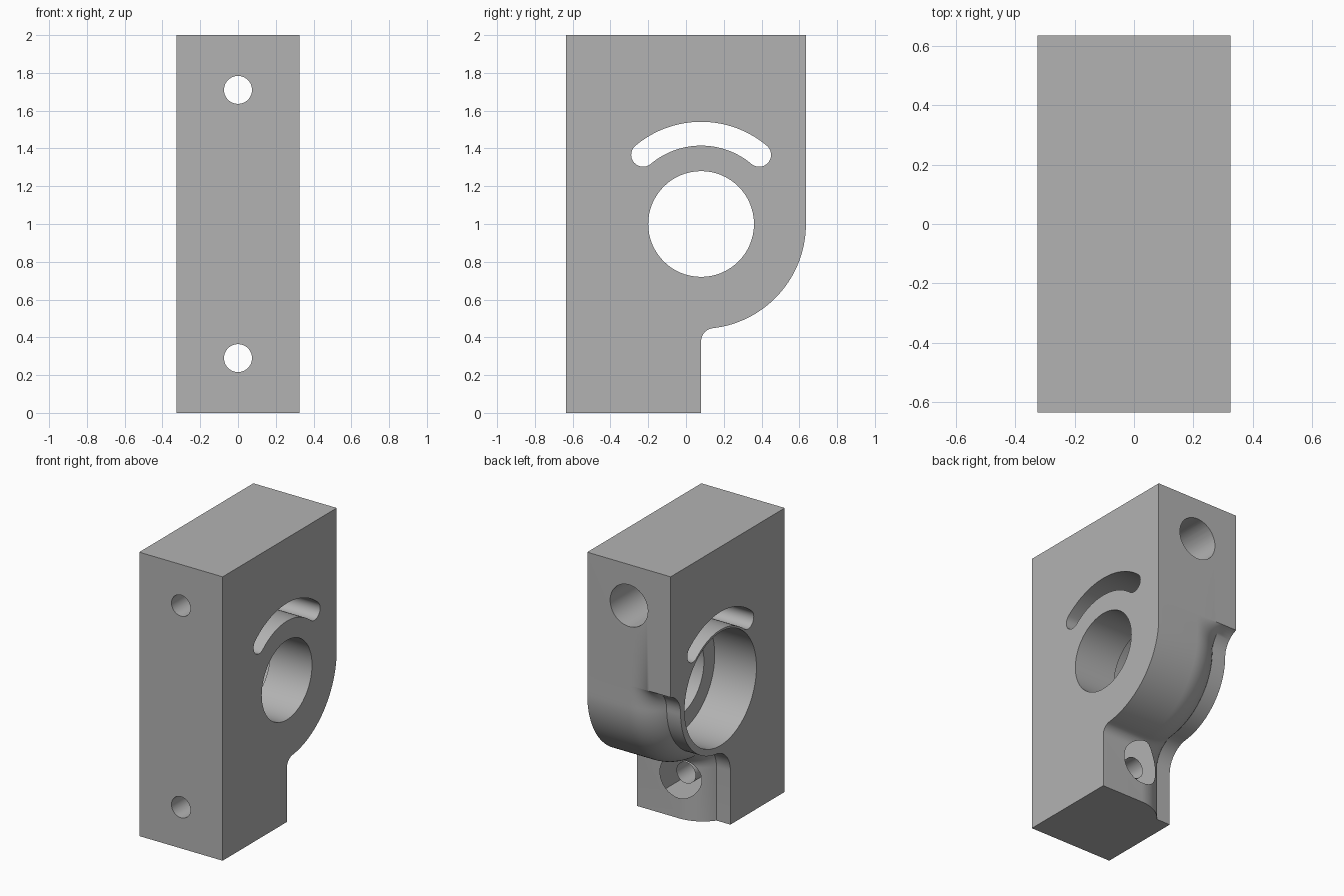
import bpy, bmesh, math
from mathutils import Vector

if "Cube" in bpy.data.objects:
    bpy.data.objects.remove(bpy.data.objects["Cube"], do_unlink=True)

HALF_X, HALF_Y, HEIGHT = 0.325, 0.635, 2.0
CY, CZ, R = 0.08, 1.0, 0.555        # bore axis and outer radius of the rounded flank
FILLET = 0.07
STEP = 0.11                         # depth of the relief on the -x side
RELIEF_X, RELIEF_TOP = -0.217, 0.15

grey = bpy.data.materials.new("grey_metal")
grey.use_nodes = True
grey.diffuse_color = (0.45, 0.45, 0.45, 1)
grey.node_tree.nodes["Principled BSDF"].inputs["Base Color"].default_value = grey.diffuse_color


def arc(cy, cz, r, a0, a1, n):
    return [(cy + r * math.cos(a0 + (a1 - a0) * i / n),
             cz + r * math.sin(a0 + (a1 - a0) * i / n)) for i in range(n + 1)]


def side_profile(d):
    """Bracket outline in y, z with its back edge moved inward by d."""
    pts = [(-HALF_Y, 0), (-HALF_Y, HEIGHT), (HALF_Y, HEIGHT)]
    for i in range(10):             # run-out above the rounded flank
        h = RELIEF_TOP * math.cos(math.pi / 2 * i / 10)
        y = HALF_Y - d
        if d > 0:
            rr = (d * d + RELIEF_TOP ** 2) / (2 * d)
            y += rr - math.sqrt(max(rr * rr - h * h, 0))
        pts.append((y, CZ + h))
    fz = CZ - math.sqrt((R + FILLET) ** 2 - FILLET ** 2)
    end = math.atan2(fz - CZ, FILLET)
    pts += arc(CY, CZ, R - d, 0, end, 40)
    pts += arc(CY + FILLET, fz, FILLET + d, end + math.pi, math.pi, 12)[1:]
    pts.append((CY - d, 0))
    return pts


def loft(name, sections):
    """Skin a list of (x, outline) sections and cap both ends."""
    bm = bmesh.new()
    rings = [[bm.verts.new((x, y, z)) for y, z in pts] for x, pts in sections]
    for a, b in zip(rings, rings[1:]):
        for i in range(len(a)):
            j = (i + 1) % len(a)
            bm.faces.new((a[i], a[j], b[j], b[i]))
    bm.faces.new(rings[0])
    bm.faces.new(rings[-1])
    bmesh.ops.recalc_face_normals(bm, faces=bm.faces)
    mesh = bpy.data.meshes.new(name)
    bm.to_mesh(mesh)
    bm.free()
    ob = bpy.data.objects.new(name, mesh)
    bpy.context.collection.objects.link(ob)
    mesh.materials.append(grey)
    return ob


def cylinder(name, r, start, end):
    start, end = Vector(start), Vector(end)
    axis = end - start
    bpy.ops.mesh.primitive_cylinder_add(
        vertices=64, radius=r, depth=axis.length, location=(start + end) / 2,
        rotation=axis.to_track_quat('Z', 'Y').to_euler())
    ob = bpy.context.object
    ob.name = name
    ob.data.materials.append(grey)
    return ob


# Body: full outline on one half, rounding down to the relief on the other
round_r = (RELIEF_X ** 2 + STEP ** 2) / (2 * STEP)
sweep = math.asin(-RELIEF_X / round_r)
sections = [(HALF_X, side_profile(0))]
for i in range(13):
    a = sweep * i / 12
    sections.append((-round_r * math.sin(a), side_profile(round_r * (1 - math.cos(a)))))
sections.append((-HALF_X, side_profile(STEP)))
body = loft("bracket_body", sections)

# Cutters: stepped bore, curved slot, bolt holes with counterbores
cutters = [
    cylinder("bore_cutter", 0.28, (-1, CY, CZ), (1, CY, CZ)),
    cylinder("bearing_seat_cutter", 0.40, (-1, CY, CZ), (0, CY, CZ)),
]
slot_r, slot_w, half = 0.478, 0.063, math.radians(40)
up = math.pi / 2
a0, a1 = up - half, up + half
slot = arc(CY, CZ, slot_r + slot_w, a0, a1, 32)
slot += arc(CY + slot_r * math.cos(a1), CZ + slot_r * math.sin(a1), slot_w, a1, a1 + math.pi, 14)[1:]
slot += arc(CY, CZ, slot_r - slot_w, a1, a0, 32)[1:]
slot += arc(CY + slot_r * math.cos(a0), CZ + slot_r * math.sin(a0), slot_w, a0 - math.pi, a0, 14)[1:-1]
cutters.append(loft("slot_cutter", [(-1, slot), (1, slot)]))
for label, z in (("lower", 0.29), ("upper", 1.71)):
    cutters.append(cylinder(label + "_bolt_cutter", 0.074, (0, -1, z), (0, 1, z)))
    cutters.append(cylinder(label + "_head_cutter", 0.147, (0, 0, z), (0, 1, z)))

bpy.ops.object.select_all(action='DESELECT')
body.select_set(True)
bpy.context.view_layer.objects.active = body
for c in cutters:
    mod = body.modifiers.new(c.name, 'BOOLEAN')
    mod.operation, mod.solver, mod.object = 'DIFFERENCE', 'EXACT', c
    bpy.ops.object.modifier_apply(modifier=mod.name)
    bpy.data.objects.remove(c, do_unlink=True)

bpy.ops.object.shade_smooth_by_angle(angle=math.radians(30))
